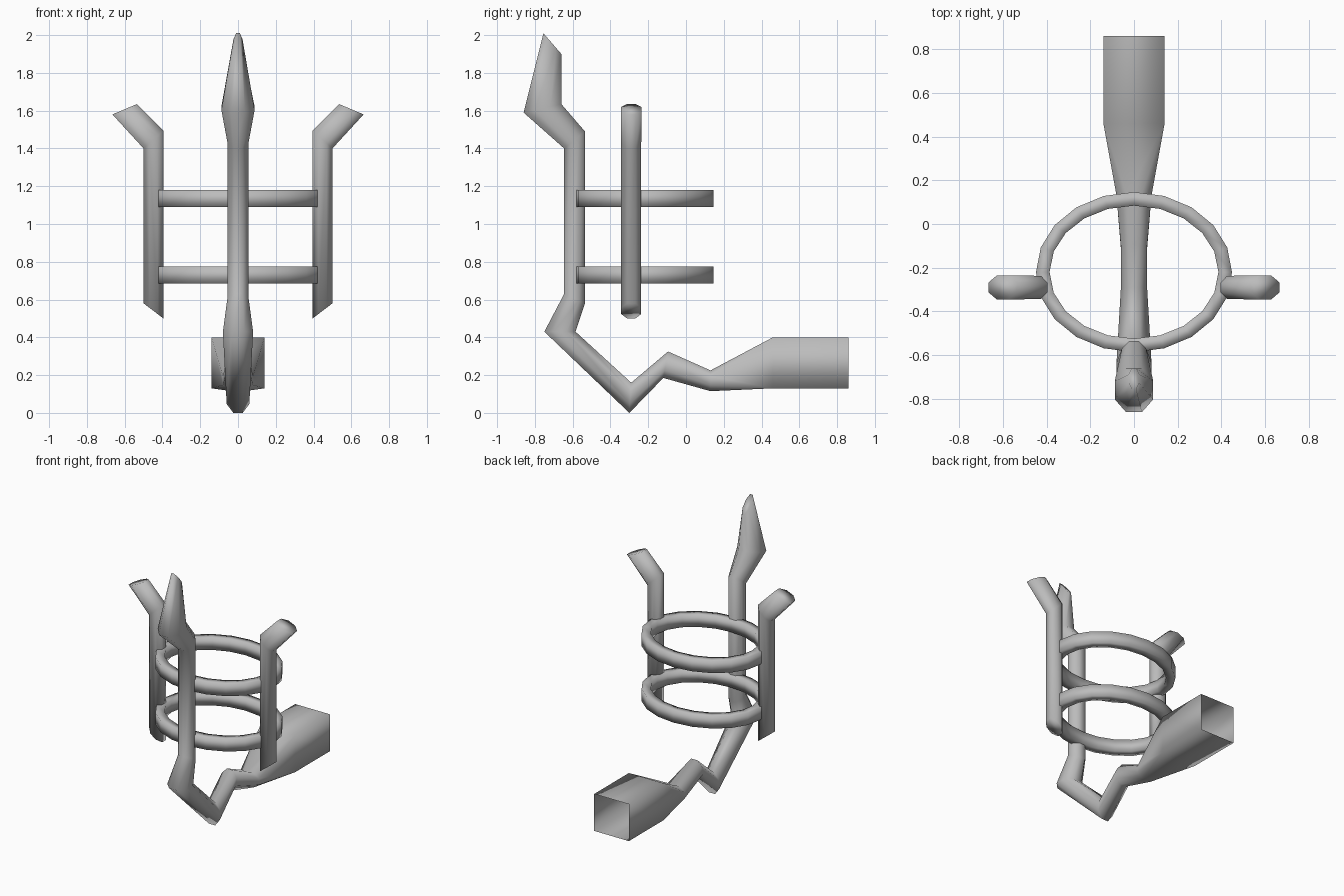
import bpy, bmesh, math
from mathutils import Vector

if "Cube" in bpy.data.objects:
    bpy.data.objects.remove(bpy.data.objects["Cube"])

metal = bpy.data.materials.new("grey metal")
metal.use_nodes = True
GREY = (0.5, 0.5, 0.5, 1)
metal.diffuse_color = GREY
metal.node_tree.nodes["Principled BSDF"].inputs["Base Color"].default_value = GREY

OCT = 0.586  # corner cut of a regular octagon; zero gives a square


def finish(bm, name):
    bmesh.ops.remove_doubles(bm, verts=bm.verts, dist=0.0005)
    bmesh.ops.recalc_face_normals(bm, faces=bm.faces)
    for f in bm.faces:
        f.smooth = True
    mesh = bpy.data.meshes.new(name)
    bm.to_mesh(mesh)
    bm.free()
    mesh.materials.append(metal)
    obj = bpy.data.objects.new(name, mesh)
    bpy.context.collection.objects.link(obj)
    return obj


def bridge(bm, a, b):
    n = len(a)
    for i in range(n):
        j = (i + 1) % n
        bm.faces.new((a[i], a[j], b[j], b[i]))


def section(bm, outer, inner, side, cut):
    """Ring of eight points between two edge points, reaching out along side."""
    mid, half, k = (outer + inner) / 2, (outer - inner) / 2, 1 - cut
    pts = [(1, k), (k, 1), (-k, 1), (-1, k), (-1, -k), (-k, -1), (k, -1), (1, -k)]
    return [bm.verts.new(mid + half * u + side * v) for u, v in pts]


def rod(name, sections, to_3d, side, caps):
    bm = bmesh.new()
    rings = [section(bm, to_3d(*o), to_3d(*i), side * w, c) for o, i, w, c in sections]
    for a, b in zip(rings, rings[1:]):
        bridge(bm, a, b)
    for ring in caps:
        bm.faces.new(rings[ring])
    return finish(bm, name)


# Main bracket: open square socket, bent arm, upright and pointed tip
bracket = [
    ((0.86, 0.13), (0.86, 0.40), 0.14, 0),
    ((0.46, 0.13), (0.46, 0.40), 0.14, 0),
    ((0.13, 0.115), (0.13, 0.225), 0.08, OCT),
    ((-0.12, 0.185), (-0.095, 0.325), 0.06, OCT),
    ((-0.30, 0.0), (-0.29, 0.16), 0.06, OCT),
    ((-0.75, 0.43), (-0.585, 0.43), 0.08, OCT),
    ((-0.645, 0.63), (-0.535, 0.58), 0.055, OCT),
    ((-0.645, 1.40), (-0.535, 1.49), 0.055, OCT),
    ((-0.86, 1.59), (-0.66, 1.635), 0.088, OCT),
    ((-0.755, 2.01), (-0.66, 1.90), 0.024, OCT),
]
rod("main_bracket", bracket, lambda y, z: Vector((0, y, z)), Vector((1, 0, 0)), [-1])

# Side prongs, one on each side
prong = [
    ((0.50, 0.58), (0.395, 0.50), 0.053, OCT),
    ((0.50, 1.40), (0.395, 1.495), 0.053, OCT),
    ((0.665, 1.58), (0.535, 1.635), 0.055, OCT),
]
for name, s in (("left_prong", 1), ("right_prong", -1)):
    rod(name, prong, lambda x, z: Vector((s * x, -0.29, z)), Vector((0, 1, 0)), [0, -1])


# Oval hoops holding the prongs together
def hoop(name, z, count=20):
    bm = bmesh.new()
    rings = []
    for i in range(count):
        a = math.tau * i / count
        rings.append([bm.verts.new(((0.417 + r) * math.cos(a),
                                    -0.22 + (0.335 + r) * math.sin(a), z + h))
                      for r, h in ((-0.031, -0.044), (0.031, -0.044),
                                   (0.031, 0.044), (-0.031, 0.044))])
    for i in range(count):
        bridge(bm, rings[i], rings[(i + 1) % count])
    return finish(bm, name)


hoop("upper_hoop", 1.135)
hoop("lower_hoop", 0.73)
